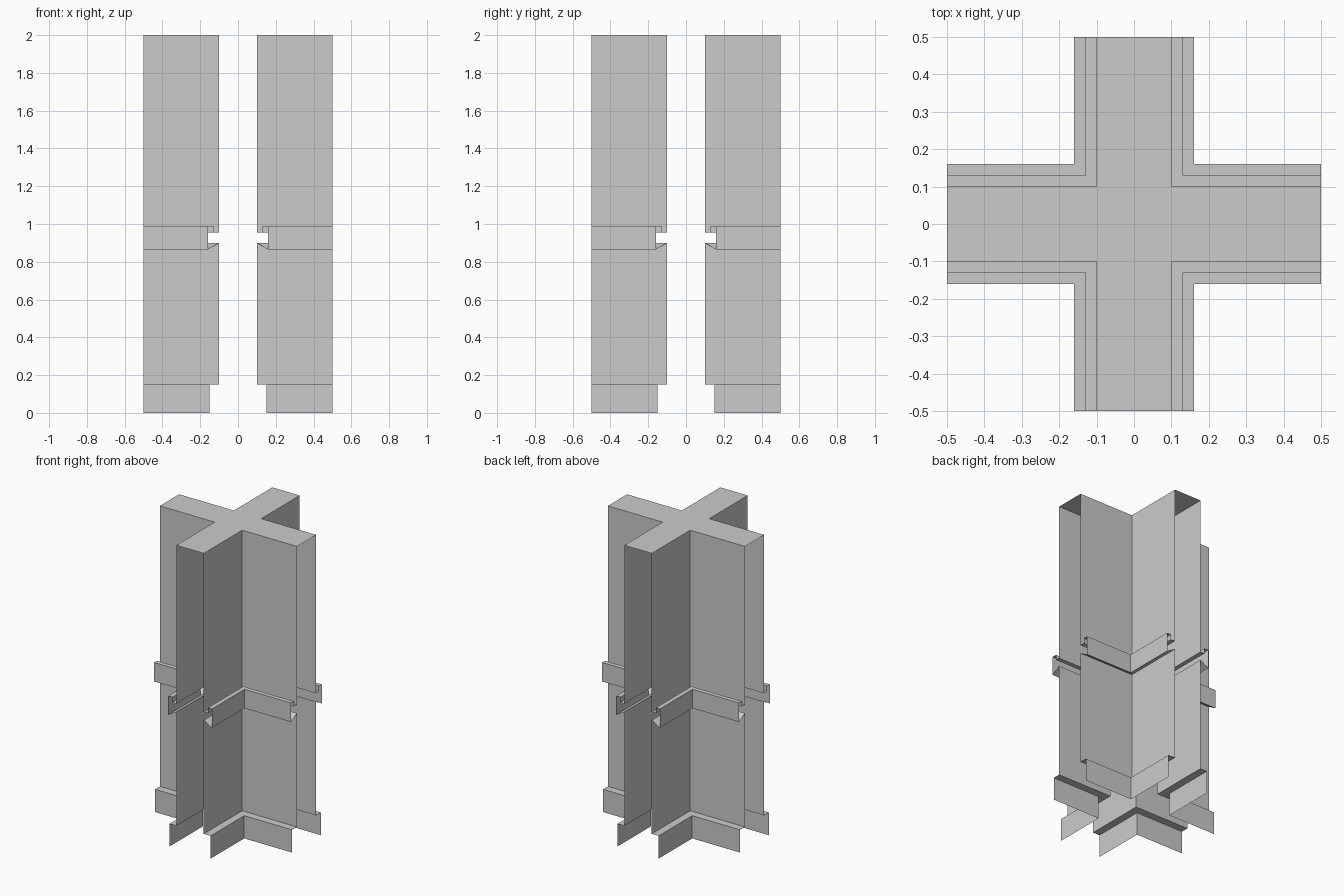
import bpy, bmesh
from math import pi
from mathutils import Matrix

if "Cube" in bpy.data.objects:
    bpy.data.objects.remove(bpy.data.objects["Cube"])

ARM = 0.5      # reach of each wall arm
HALF = 0.10    # half thickness of the walls
TOP = 2.0


def make_object(name, bm):
    mesh = bpy.data.meshes.new(name)
    bm.to_mesh(mesh)
    bm.free()
    obj = bpy.data.objects.new(name, mesh)
    bpy.context.collection.objects.link(obj)
    return obj


def corner_sweep(name, profile):
    """Sweep an (offset, z) profile around the four mitred inner corners."""
    bm = bmesh.new()
    for k in range(4):
        turn = Matrix.Rotation(k * pi / 2, 4, 'Z')
        rows = []
        for d, z in profile:
            path = [(ARM, d, z), (d, d, z), (d, ARM, z)]
            row = [bm.verts.new(p) for p in path]
            bmesh.ops.transform(bm, matrix=turn, verts=row, space=Matrix())
            rows.append(row)
        for low, up in zip(rows, rows[1:]):
            for i in range(2):
                bm.faces.new((low[i], low[i + 1], up[i + 1], up[i]))
    return make_object(name, bm)


# Baseboard with its top ledge
corner_sweep("baseboard", [(0.15, 0), (0.15, 0.15), (HALF, 0.15)])

# Lower wall panels
corner_sweep("lower_wall", [(HALF, 0.15), (HALF, 0.90)])

# Chair rail: sloped underside, front face, lip and groove
corner_sweep("chair_rail", [(HALF, 0.90), (0.16, 0.865), (0.16, 0.99),
                            (0.13, 0.99), (0.13, 0.955), (HALF, 0.955)])

# Upper wall panels
corner_sweep("upper_wall", [(HALF, 0.955), (HALF, TOP)])

# Cross-shaped top cap
bm = bmesh.new()
outline = []
for k in range(4):
    turn = Matrix.Rotation(k * pi / 2, 4, 'Z')
    row = [bm.verts.new(p) for p in
           ((ARM, HALF, TOP), (HALF, HALF, TOP), (HALF, ARM, TOP))]
    bmesh.ops.transform(bm, matrix=turn, verts=row, space=Matrix())
    outline += row
bm.faces.new(outline)
make_object("top_cap", bm)
